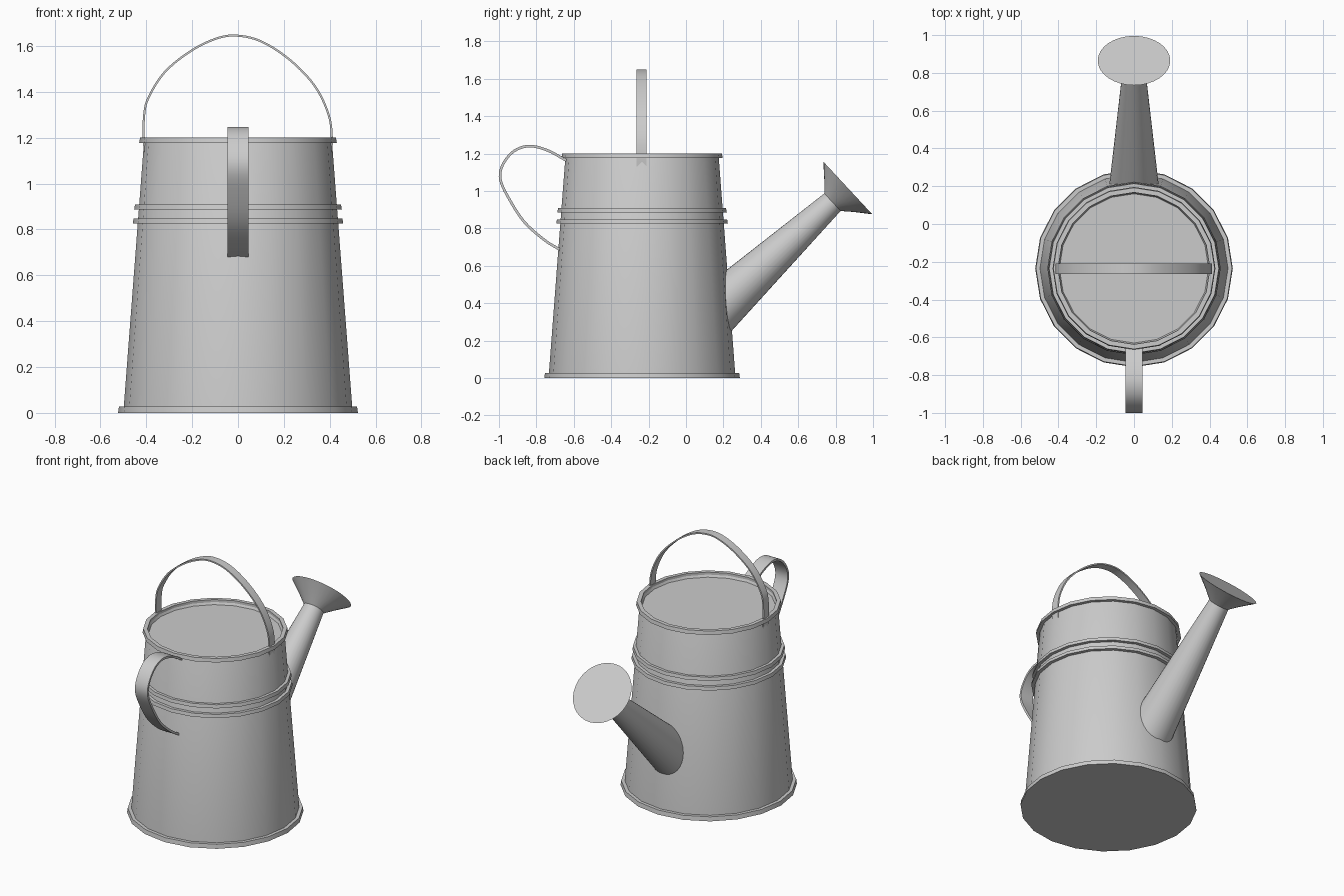
import bpy, bmesh, math
from mathutils import Vector

if "Cube" in bpy.data.objects:
    bpy.data.objects.remove(bpy.data.objects["Cube"])

CY = -0.235          # body axis
SIDES = 20


def wall(z):
    return 0.50 - 0.09 * z / 1.18


def finish(name, bm):
    bmesh.ops.recalc_face_normals(bm, faces=bm.faces)
    me = bpy.data.meshes.new(name)
    bm.to_mesh(me)
    bm.free()
    ob = bpy.data.objects.new(name, me)
    bpy.context.collection.objects.link(ob)
    bpy.ops.object.select_all(action='DESELECT')
    ob.select_set(True)
    bpy.context.view_layer.objects.active = ob
    bpy.ops.object.shade_smooth_by_angle(angle=math.radians(35))
    return ob


def skin(name, loops, cap=(False, False), closed=False):
    """Bridge rings of points into a tube."""
    bm = bmesh.new()
    rings = [[bm.verts.new(p) for p in loop] for loop in loops]
    pairs = list(zip(rings, rings[1:]))
    if closed:
        pairs.append((rings[-1], rings[0]))
    for a, b in pairs:
        n = len(a)
        for i in range(n):
            j = (i + 1) % n
            bm.faces.new((a[i], a[j], b[j], b[i]))
    if cap[0]:
        bm.faces.new(rings[0])
    if cap[1]:
        bm.faces.new(rings[-1])
    return finish(name, bm)


def circle(r, z):
    return [(r * math.cos(math.tau * i / SIDES), CY + r * math.sin(math.tau * i / SIDES), z)
            for i in range(SIDES)]


def lathe(name, profile, cap=(False, False), closed=False):
    return skin(name, [circle(r, z) for r, z in profile], cap, closed)


def smooth_path(pts, steps=5):
    """Catmull-Rom curve through 2D points."""
    p = [Vector(q) for q in pts]
    p = [2 * p[0] - p[1]] + p + [2 * p[-1] - p[-2]]
    out = []
    for i in range(1, len(p) - 2):
        a, b, c, d = p[i - 1:i + 3]
        for k in range(steps):
            t = k / steps
            out.append(0.5 * (2 * b + (c - a) * t + (2 * a - 5 * b + 4 * c - d) * t * t
                              + (3 * b - a - 3 * c + d) * t ** 3))
    return out + [p[-2]]


def strap(name, pts, half_width, thick, place):
    """Flat metal strip along a 2D path; place maps (u, v, across) to 3D."""
    path = smooth_path(pts)
    loops = []
    for i, p in enumerate(path):
        t = (path[min(i + 1, len(path) - 1)] - path[max(i - 1, 0)]).normalized()
        n = Vector((-t.y, t.x)) * thick / 2
        loops.append([place(*(p + s * n), w * half_width)
                      for s, w in ((1, 1), (1, -1), (-1, -1), (-1, 1))])
    return skin(name, loops, (True, True))


# Tapered body with recessed top plate
lathe("body", [(0.50, 0.0), (wall(1.18), 1.18), (0.405, 1.19), (0.395, 1.17)], (True, True))

# Rims and raised bands
for name, r, z0, z1, inner in (("base_rim", 0.523, 0.0, 0.028, 0.47),
                               ("lower_band", 0.459, 0.825, 0.847, 0.42),
                               ("upper_band", 0.453, 0.886, 0.908, 0.42),
                               ("top_rim", 0.431, 1.176, 1.20, 0.402)):
    lathe(name, [(inner, z0), (r, z0), (r - 0.004, z1), (inner, z1)], closed=True)

# Spout, its root trimmed to the body wall
AX = Vector((0, 0.7325, 0.6807))
UP = Vector((0, -0.6807, 0.7325))
NECK = Vector((0, 0.783, 0.94))
N = 32


def spout_point(s, r, i):
    a = math.tau * i / N
    return NECK + AX * s + Vector((1, 0, 0)) * (r * math.cos(a)) + UP * (r * math.sin(a))


root = []
for i in range(N):
    lo, hi = 0.0, 0.95
    for _ in range(30):
        t = (lo + hi) / 2
        p = spout_point(-t, 0.064 + 0.085 * t, i)
        if math.hypot(p.x, p.y - CY) > wall(p.z) - 0.012:
            lo = t
        else:
            hi = t
    root.append(p)
neck = [spout_point(0, 0.064, i) for i in range(N)]
skin("spout", [root, neck])

# Sprinkler rose
skin("spout_rose", [neck, [spout_point(0.05, 0.118, i) for i in range(N)],
                    [spout_point(0.112, 0.192, i) for i in range(N)]], (False, True))

# Overhead carrying handle
strap("carry_handle",
      [(-0.405, 1.13), (-0.411, 1.20), (-0.409, 1.30), (-0.39, 1.375), (-0.32, 1.485),
       (-0.21, 1.575), (-0.10, 1.63), (-0.01, 1.645), (0.10, 1.62), (0.225, 1.54),
       (0.335, 1.425), (0.395, 1.30), (0.409, 1.20), (0.405, 1.13)],
      0.027, 0.009, lambda u, v, w: (u, CY - 0.002 + w, v))

# Rear pouring handle
strap("side_handle",
      [(-0.64, 1.163), (-0.74, 1.217), (-0.837, 1.24), (-0.92, 1.213), (-0.98, 1.14),
       (-0.992, 1.06), (-0.944, 0.955), (-0.864, 0.834), (-0.757, 0.738), (-0.67, 0.684)],
      0.045, 0.014, lambda u, v, w: (w, u, v))
